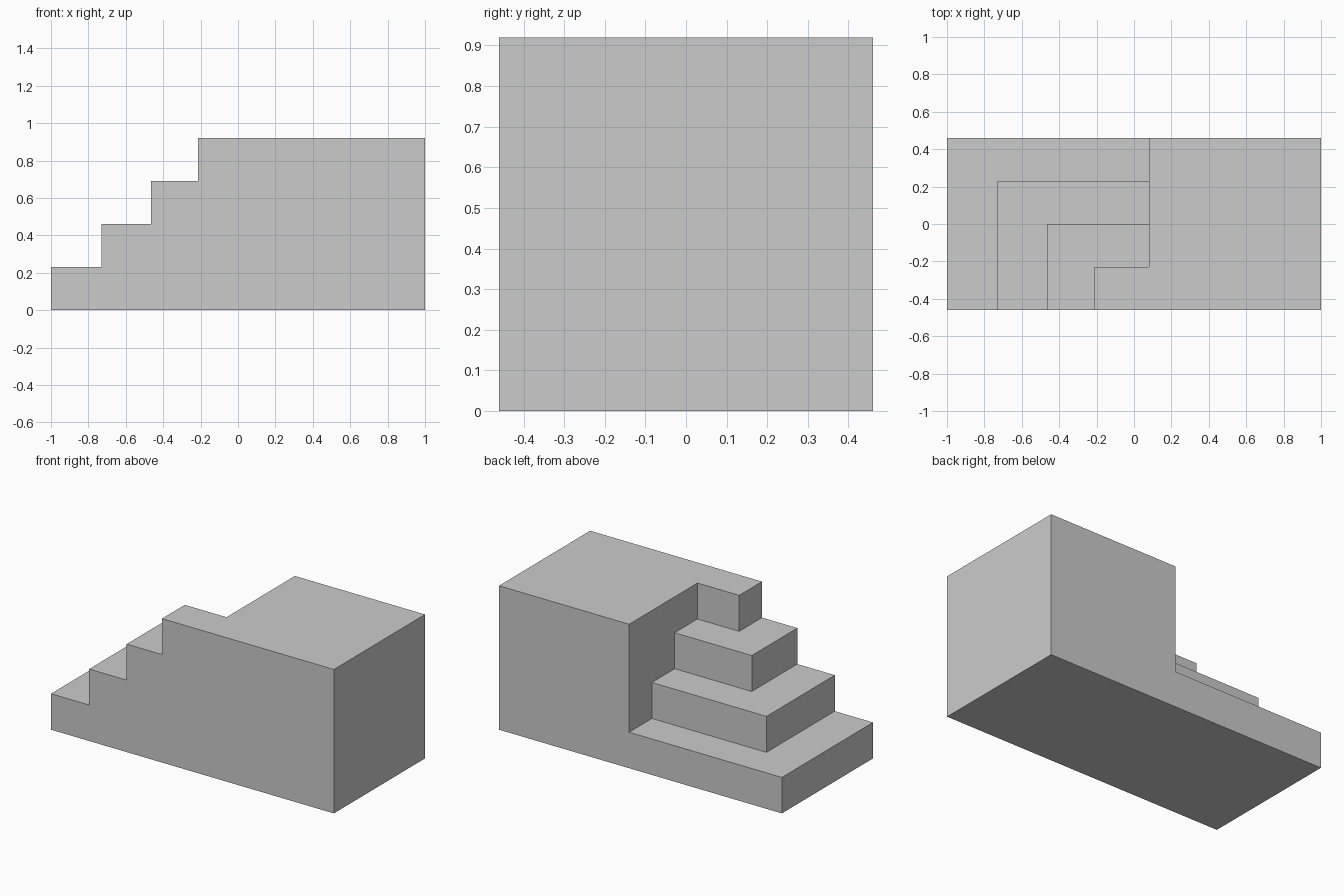
import bpy, bmesh, math

if "Cube" in bpy.data.objects:
    bpy.data.objects.remove(bpy.data.objects["Cube"])

HALF_WIDTH = 0.46
RISE = 0.23
BLOCK_X = 0.08                          # left face of the full-height block
STEP_X = [-1.0, -0.73, -0.465, -0.215]  # left edge of each tier
STEP_Y = [0.46, 0.23, 0.0, -0.23]       # back edge of each tier


def footprint(k):
    """Counter-clockwise plan outline of tier k together with the block."""
    return ([(x, -HALF_WIDTH) for x in STEP_X[k:]]
            + [(1.0, -HALF_WIDTH), (1.0, HALF_WIDTH)]
            + [(BLOCK_X, y) for y in STEP_Y[:k + 1]]
            + [(STEP_X[k], STEP_Y[k])])


bm = bmesh.new()


def face(points):
    bm.faces.new([bm.verts.new(p) for p in points])


def flat(outline, z):
    face([(x, y, z) for x, y in outline])


# Risers and outer walls of every tier
for k in range(4):
    ring = footprint(k)
    low, high = k * RISE, (k + 1) * RISE
    for a, b in zip(ring, ring[1:] + ring[:1]):
        face([(*a, low), (*b, low), (*b, high), (*a, high)])

# L-shaped treads between neighbouring tiers
for k in range(3):
    x0, x1 = STEP_X[k:k + 2]
    y0, y1 = STEP_Y[k:k + 2]
    flat([(x0, -HALF_WIDTH), (x1, -HALF_WIDTH), (x1, y1),
          (BLOCK_X, y1), (BLOCK_X, y0), (x0, y0)], (k + 1) * RISE)

# Top and underside
flat(footprint(3), 4 * RISE)
flat(footprint(0)[::-1], 0)

# Weld into one closed solid and merge coplanar strips
bmesh.ops.remove_doubles(bm, verts=bm.verts[:], dist=1e-4)
bmesh.ops.dissolve_limit(bm, angle_limit=math.radians(1),
                         verts=bm.verts[:], edges=bm.edges[:])
bmesh.ops.recalc_face_normals(bm, faces=bm.faces[:])

mesh = bpy.data.meshes.new("corner_stair_block")
bm.to_mesh(mesh)
bm.free()
bpy.context.collection.objects.link(bpy.data.objects.new("corner_stair_block", mesh))
